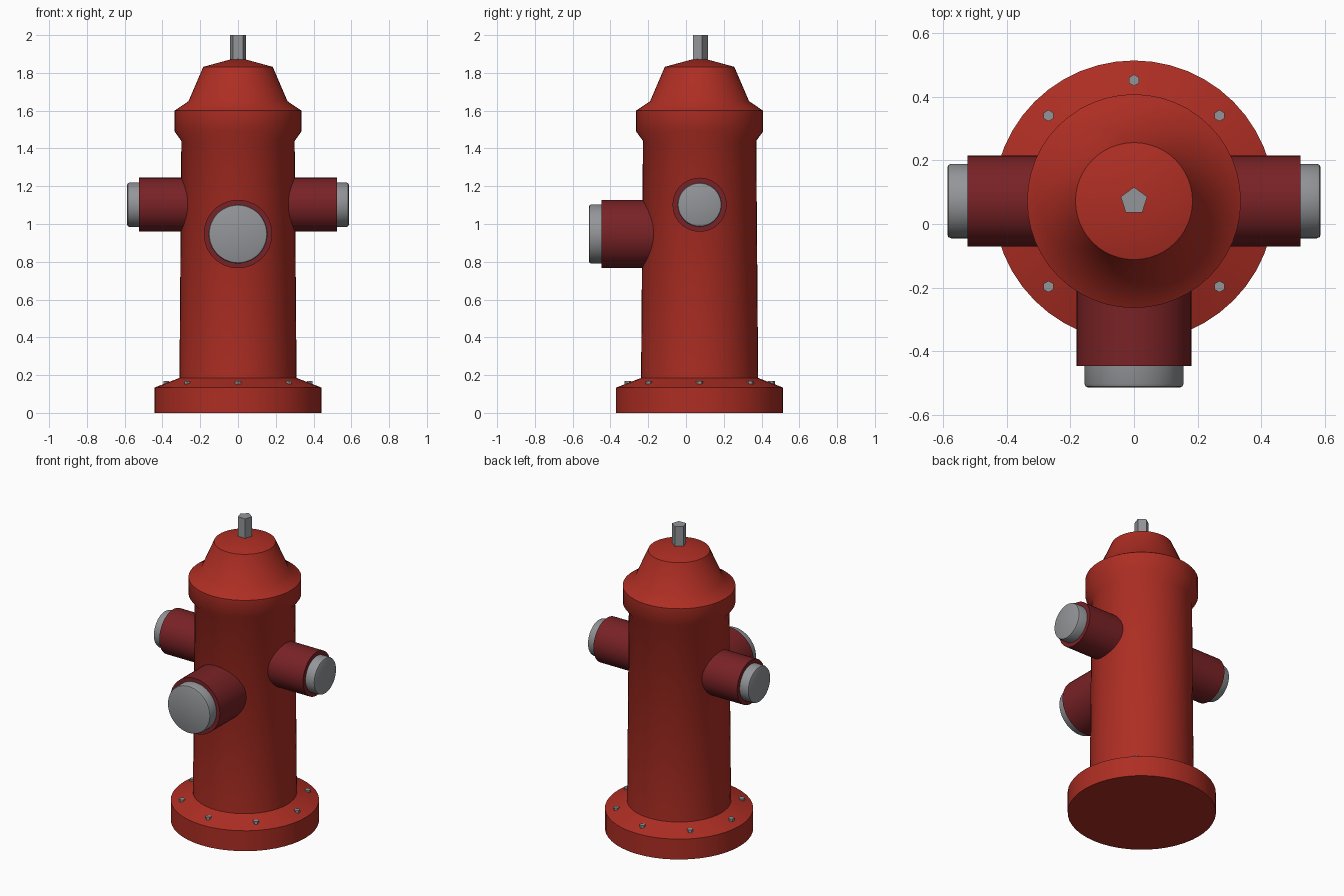
import bpy, bmesh, math
from mathutils import Matrix, Vector

if "Cube" in bpy.data.objects:
    bpy.data.objects.remove(bpy.data.objects["Cube"])

CY = 0.072  # y of the hydrant's vertical axis


def material(name, rgb):
    m = bpy.data.materials.new(name)
    m.diffuse_color = (*rgb, 1)
    m.use_nodes = True
    m.node_tree.nodes["Principled BSDF"].inputs["Base Color"].default_value = m.diffuse_color
    return m


RED = material("bright red", (0.42, 0.027, 0.017))
DARK = material("dark red", (0.19, 0.016, 0.019))
METAL = material("grey metal", (0.29, 0.30, 0.315))


def lathe(name, profile, mat, sides, loc, axis=(0, 0, 1), turn=0.0, smooth=True):
    """Spin (radius, height) points about an axis; radius 0 makes a pole."""
    bm = bmesh.new()
    rings = []
    for r, h in profile:
        n = 1 if r == 0 else sides
        rings.append([bm.verts.new((r * math.cos(turn + 2 * math.pi * i / sides),
                                    r * math.sin(turn + 2 * math.pi * i / sides), h))
                      for i in range(n)])
    for a, b in zip(rings, rings[1:]):
        for i in range(sides):
            j = (i + 1) % sides
            quad = [a[i % len(a)], a[j % len(a)], b[j % len(b)], b[i % len(b)]]
            bm.faces.new(list(dict.fromkeys(quad)))
    # close open ends with flat caps
    for ring, flip in ((rings[0], True), (rings[-1], False)):
        if len(ring) > 1:
            bm.faces.new(ring[::-1] if flip else ring)
    bmesh.ops.recalc_face_normals(bm, faces=bm.faces)
    for f in bm.faces:
        f.smooth = smooth
    for e in bm.edges:
        e.smooth = e.calc_face_angle(0) < math.radians(40)
    rot = Vector((0, 0, 1)).rotation_difference(Vector(axis)).to_matrix().to_4x4()
    bm.transform(Matrix.Translation(loc) @ rot)
    me = bpy.data.meshes.new(name)
    bm.to_mesh(me)
    bm.free()
    me.materials.append(mat)
    ob = bpy.data.objects.new(name, me)
    bpy.context.collection.objects.link(ob)
    return ob


# Barrel with base flange, collar and bonnet
lathe("barrel", [(0.442, 0), (0.442, 0.134), (0.31, 0.185), (0.30, 1.44),
                 (0.336, 1.49), (0.336, 1.60), (0.262, 1.65),
                 (0.184, 1.832), (0, 1.882)], RED, 48, (0, CY, 0))

# Five-sided operating nut on top
lathe("top_nut", [(0.044, 1.84), (0.044, 2.0)], METAL, 5, (0, CY, 0),
      turn=math.pi / 2, smooth=False)

# Ring of eight flange bolts
for i in range(8):
    a = i * math.pi / 4
    lathe(f"flange_bolt_{i + 1}", [(0.018, 0.13), (0.018, 0.17)], METAL, 6,
          (0.38 * math.cos(a), CY + 0.38 * math.sin(a), 0),
          turn=math.pi / 2, smooth=False)


def outlet(name, z, axis, r, reach, cap_r, cap_reach):
    """Outlet pipe and its metal cap, running outward from the barrel axis."""
    lathe(name + "_outlet", [(r, 0.15), (r, reach)], DARK, 48, (0, CY, z), axis)
    b = 0.012
    lathe(name + "_cap", [(cap_r, reach - 0.03), (cap_r, cap_reach - b),
                          (cap_r - b * 0.3, cap_reach - b * 0.3),
                          (cap_r - b, cap_reach)], METAL, 48, (0, CY, z), axis)


# Two side outlets and the larger front outlet
for side, sx in (("right", 1), ("left", -1)):
    outlet(side, 1.102, (sx, 0, 0), 0.143, 0.523, 0.117, 0.587)
outlet("front", 0.947, (0, -1, 0), 0.181, 0.519, 0.156, 0.586)
